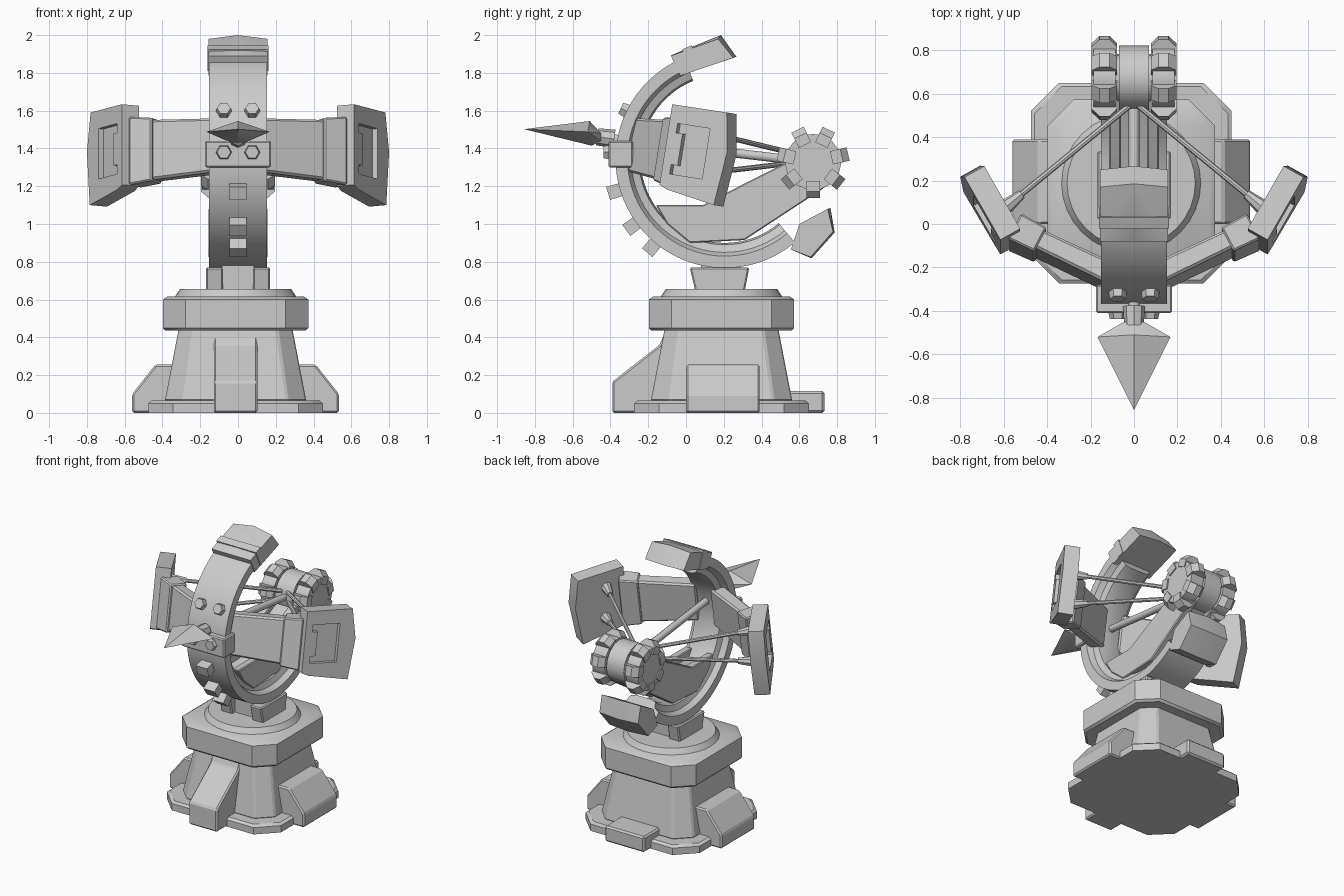
import bpy, bmesh
from math import cos, sin, pi, radians
from mathutils import Vector, Matrix

if "Cube" in bpy.data.objects:
    bpy.data.objects.remove(bpy.data.objects["Cube"])

BX, BY = -0.013, 0.188             # base centre
RY, RZ, RR = 0.205, 1.345, 0.578   # ring centre and outer radius
GY, GZ = 0.673, 1.328              # winch axle
TILT = Matrix.Translation((0, -0.2, 1.405)) @ Matrix.Rotation(radians(-9), 4, 'X')


def finish(name, bm, bevel=0.0, angle=32):
    bmesh.ops.recalc_face_normals(bm, faces=bm.faces)
    me = bpy.data.meshes.new(name)
    bm.to_mesh(me)
    bm.free()
    me.shade_smooth()
    me.set_sharp_from_angle(angle=radians(angle))
    ob = bpy.data.objects.new(name, me)
    bpy.context.collection.objects.link(ob)
    if bevel:
        m = ob.modifiers.new("bevel", 'BEVEL')
        m.width, m.segments, m.limit_method = bevel, 1, 'ANGLE'
        m.angle_limit = radians(25)
        me.shade_flat()
    return ob


def hull(name, pts, bevel=0.0):
    bm = bmesh.new()
    for p in pts:
        bm.verts.new(p)
    r = bmesh.ops.convex_hull(bm, input=bm.verts)
    junk = [g for g in r["geom_interior"] if isinstance(g, bmesh.types.BMVert)]
    bmesh.ops.delete(bm, geom=junk, context='VERTS')
    bmesh.ops.dissolve_limit(bm, angle_limit=0.01, verts=bm.verts, edges=bm.edges)
    return finish(name, bm, bevel)


def box(name, x, y, z, bevel=0.0):
    return hull(name, [(a, b, c) for a in x for b in y for c in z], bevel)


def loft(name, rings, bevel=0.0, angle=32):
    """Skin a list of equal-length closed loops and cap both ends."""
    bm = bmesh.new()
    vs = [[bm.verts.new(p) for p in r] for r in rings]
    n = len(vs[0])
    for a, b in zip(vs, vs[1:]):
        for i in range(n):
            bm.faces.new((a[i], a[(i + 1) % n], b[(i + 1) % n], b[i]))
    bm.faces.new(vs[0])
    bm.faces.new(vs[-1])
    return finish(name, bm, bevel, angle)


def side_prism(name, yz, x0, x1, bevel=0.0):
    return loft(name, [[(x, y, z) for y, z in yz] for x in (x0, x1)], bevel)


def rod(name, a, b, r1, r2=None, n=10, turn=0.0):
    a, b = Vector(a), Vector(b)
    q = (b - a).to_track_quat('Z', 'Y')
    ring = lambda c, r: [c + q @ Vector((r * cos(turn + 2 * pi * i / n),
                                         r * sin(turn + 2 * pi * i / n), 0)) for i in range(n)]
    return loft(name, [ring(a, r1), ring(b, r1 if r2 is None else r2)], 0, 40)


def octagon(z, h, c):
    k = h - c
    return [(BX + x, BY + y, z) for x, y in ((h, -k), (h, k), (k, h), (-k, h),
                                             (-h, k), (-h, -k), (-k, -h), (k, -h))]


def on_ring(deg, r):
    return RY + r * cos(radians(deg)), RZ + r * sin(radians(deg))


# Pedestal
loft("base_plate", [octagon(0, .462, .13), octagon(.05, .462, .13), octagon(.065, .445, .125)])
loft("pedestal_body", [octagon(.06, .375, .10), octagon(.45, .30, .08)], .01)
loft("pedestal_collar", [octagon(.435, .37, .11), octagon(.45, .385, .12),
                         octagon(.60, .385, .12), octagon(.617, .36, .11)])
rod("turntable", (BX, BY, .61), (BX, BY, .655), .325, .295, 32)

# Buttress feet
side_prism("front_foot", [(-.39, 0), (-.39, .165), (-.14, .36), (-.11, .43), (.1, .43), (.1, 0)],
           BX - .115, BX + .115, .01)
box("back_foot", (BX - .16, BX + .16), (.5, .733), (0, .115), .012)
for s, side in ((-1, "left"), (1, "right")):
    loft(f"{side}_foot", [[(BX + s * x, y, z) for x, z in
         ((.547, 0), (.547, .10), (.425, .255), (.25, .255), (.25, 0))] for y in (0, .39)], .01)

# Saddle holding the ring
box("ring_saddle", (-.085, .085), (.08, .29), (.64, .80))
for s in (-1, 1):
    hull("saddle_clamp", [(s * x, y, z) for x in (.08, .17)
                          for y, z in ((.05, .64), (.31, .64), (.02, .77), (.335, .77))], .008)

# C-shaped ring with stepped cross-section
section = [(-.153, RR), (-.153, .515), (-.115, .495), (-.10, .455), (-.06, .445),
           (.06, .445), (.10, .455), (.115, .495), (.153, .515), (.153, RR)]
loft("ring", [[(x, *on_ring(112 + 198 * i / 44, r)) for x, r in section] for i in range(45)])

# Ring end caps with a slight centre ridge
upper = [(-.08, 1.89), (.17, 1.98), (.25, 1.88), (.12, 1.835), (-.03, 1.785)]
hull("ring_cap_upper", [(x, y, z) for x in (-.157, .157) for y, z in upper]
     + [(0, .185, 2.0), (0, .267, 1.885), (0, -.075, 1.895)])
hull("cap_strap", [(x, y, z) for x in (-.161, .161)
                   for y, z in ((-.02, 1.925), (.03, 1.945), (.075, 1.825), (.03, 1.81))])
lower = [(.60, 1.0), (.75, 1.08), (.778, .96), (.66, .825), (.555, .865)]
hull("ring_cap_lower", [(x, y, z) for x in (-.157, .157) for y, z in lower]
     + [(0, .765, 1.085), (0, .787, .955), (0, .665, .818)])

# Studs down the front of the ring
for a in (196.5, 216, 230.5):
    hull("ring_stud", [(x, *on_ring(a + d, r)) for x in (-.045, .045)
                       for d, r in ((-3.6, .55), (3.6, .55), (-3.2, .645), (3.2, .645))])

# Front bracket and hex bolts
box("front_bracket", (-.175, .175), (-.41, -.28), (1.30, 1.44), .008)
for x in (-.075, .075):
    rod("ring_bolt", (x, *on_ring(154, .55)), (x, *on_ring(154, .612)), .047, .036, 6)
    rod("bracket_bolt", (x, -.39, 1.38), (x, -.437, 1.38), .047, .036, 6)

# Arrow
hull("arrow_head", [(0, -.857, 1.502), (-.168, -.52, 1.488), (.168, -.52, 1.488), (0, -.51, 1.545),
                    (0, -.50, 1.415), (-.045, -.45, 1.48), (.045, -.45, 1.48),
                    (-.04, -.45, 1.44), (.04, -.45, 1.44)])
rod("arrow_neck", (0, -.47, 1.462), (0, -.38, 1.45), .045, .05, 8)
rod("arrow_shaft", (0, -.42, 1.455), (0, .56, 1.34), .025)

# Bow limbs, tip plates and strings
D, N = Vector((.493, .870, 0)), Vector((.870, -.493, 0))


def limb_section(s, x, y, t, h):
    n = Vector((.457, -.889, 0)) * t
    return [TILT @ Vector((s * (x + k * n.x), y + .2 + k * n.y, z))
            for k, z in ((-1, -h), (1, -h), (1, h), (-1, h))]


def plate_points(s, outline, depth):
    o = Vector((.615, .09, 0))
    pt = lambda a, z, d: o + D * a - N * d + Vector((0, 0, z))
    flip = Matrix.Diagonal((s, 1, 1, 1))
    return [[TILT @ (flip @ pt(a, z, d)) for a, z in outline] for d in depth]


outline = [(0, .246), (.335, .248), (.375, .04), (.345, -.247), (.05, -.205), (0, -.185)]
recess = [(.05, .15), (.25, .15), (.25, -.12), (.05, -.12), (.05, -.07), (.09, -.07), (.09, .10), (.05, .10)]
for s, side in ((-1, "left"), (1, "right")):
    loft(f"{side}_limb", [limb_section(s, .08, -.26, .05, .142),
                          limb_section(s, .47, -.075, .045, .162)], .012)
    loft(f"{side}_limb_collar", [limb_section(s, .43, -.095, .062, .168),
                                 limb_section(s, .55, -.035, .066, .182)], .008)
    plate = loft(f"{side}_tip_plate", plate_points(s, outline, (0, .105)))
    cutter = loft(f"{side}_recess_cutter", plate_points(s, recess, (-.03, .03)))
    cutter.hide_render = True
    cutter.hide_set(True)
    cut = plate.modifiers.new("recess", 'BOOLEAN')
    cut.object, cut.operation, cut.solver = cutter, 'DIFFERENCE', 'EXACT'
    for z in (1.495, 1.265):
        a, b = Vector((s * .60, .07, z)), Vector((s * .015, .55, 1.35 + (z - 1.38) * .25))
        rod("bow_string", a, b, .014, n=8)
        rod("string_peg", a, a.lerp(b, .14), .038, .022, 8)

# Support beam from ring to winch: two cheeks and a sunken web
cheek = [(.335, 1.245), (.09, 1.10), (-.16, 1.10), (-.10, 1.0), (.02, .90), (.31, .915),
         (.73, 1.19), (GY, GZ), (.60, 1.36)]
cheek[0] = (.32, 1.22)
web = [(.50, 1.27), (.11, 1.045), (-.14, 1.045), (-.06, .97), (.04, .94), (.30, .945), (.69, 1.20), (GY, GZ)]
side_prism("beam_web", web, -.07, .07)
for s in (-1, 1):
    side_prism("beam_cheek", cheek, s * .06, s * .115, .006)

# Winch: hub between two seven-toothed wheels
rod("winch_hub", (-.07, GY, GZ), (.07, GY, GZ), .148, n=16)
rod("winch_axle", (-.16, GY, GZ), (.16, GY, GZ), .11, n=16)
for s in (-1, 1):
    rod("winch_wheel", (s * .085, GY, GZ), (s * .187, GY, GZ), .150, n=14)
    for i in range(7):
        a = -pi / 2 + i * 2 * pi / 7
        tooth = [(x, w, r) for w in (-1, 1) for x, r in
                 ((.078, .10), (.078, .155), (.112, .19), (.158, .19), (.195, .155), (.195, .10))]
        hull("winch_tooth", [(s * x, GY + r * cos(a) - w * .036 * sin(a),
                              GZ + r * sin(a) + w * .036 * cos(a)) for x, w, r in tooth])
